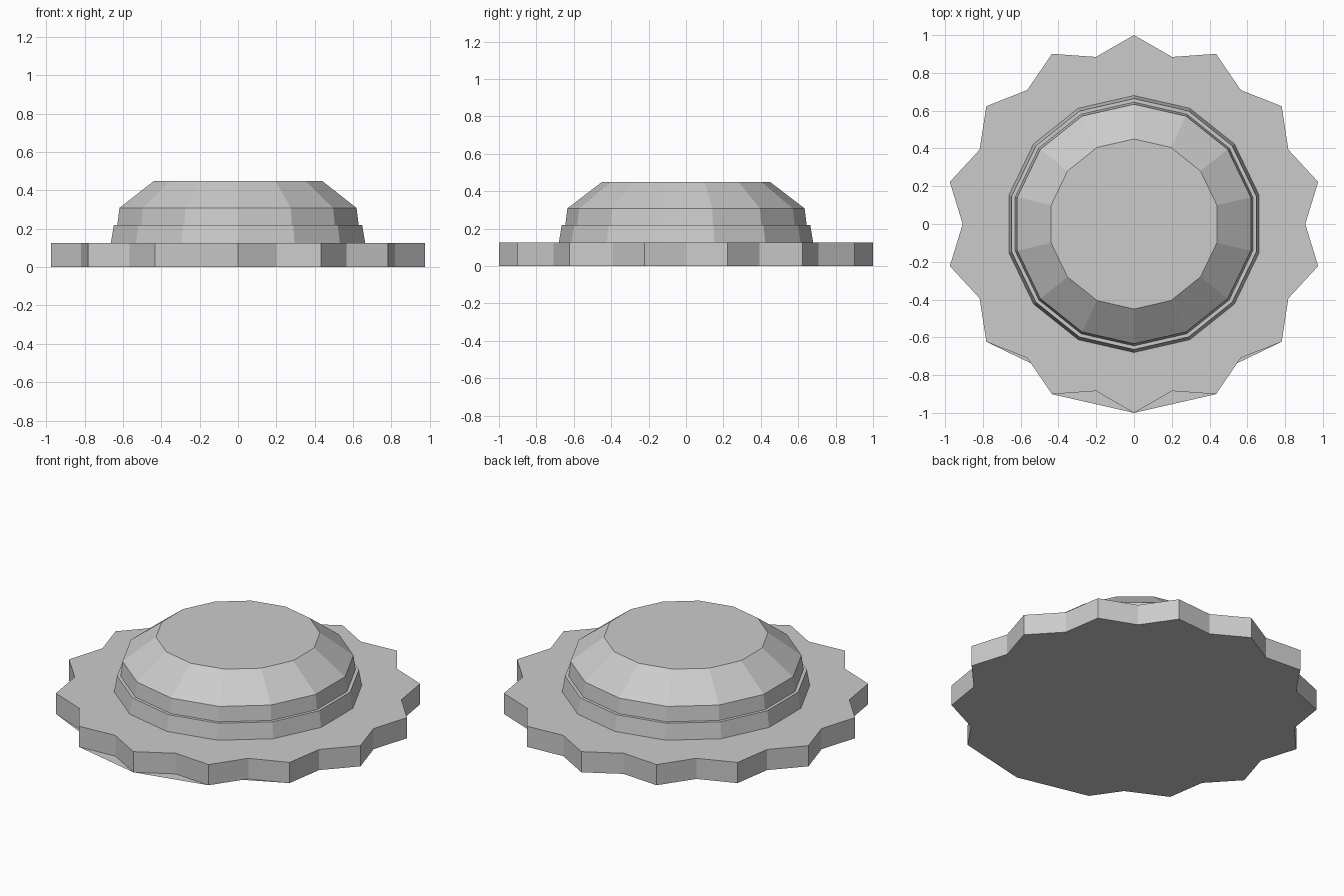
import bpy, bmesh, math

SIDES = 14

cube = bpy.data.objects.get("Cube")
if cube:
    bpy.data.objects.remove(cube, do_unlink=True)

grey = bpy.data.materials.new("plain_grey")
grey.use_nodes = True
grey.diffuse_color = (0.6, 0.6, 0.6, 1)
grey.node_tree.nodes["Principled BSDF"].inputs["Base Color"].default_value = (0.6, 0.6, 0.6, 1)


def ring(bm, radii, z):
    """Closed ring starting at the front; radii repeat around it."""
    n = SIDES * len(radii)
    verts = []
    for i in range(n):
        a = -math.pi / 2 + 2 * math.pi * i / n
        r = radii[i % len(radii)]
        verts.append(bm.verts.new((r * math.cos(a), r * math.sin(a), z)))
    return verts


def bridge(bm, low, high):
    for i in range(len(low)):
        j = (i + 1) % len(low)
        bm.faces.new((low[i], low[j], high[j], high[i]))


def finish(bm, name):
    mesh = bpy.data.meshes.new(name)
    bm.to_mesh(mesh)
    bm.free()
    mesh.materials.append(grey)
    obj = bpy.data.objects.new(name, mesh)
    bpy.context.collection.objects.link(obj)


# Star-shaped base plate; its underside is a fan spread from the front tip
bm = bmesh.new()
low = ring(bm, (1.0, 0.907), 0)
high = ring(bm, (1.0, 0.907), 0.125)
bridge(bm, low, high)
bm.faces.new(high)
for a, b in zip(low[1:], low[2:]):
    bm.faces.new((low[0], b, a))
finish(bm, "star_base")

# Stepped dome: lower collar, narrow ledge, upper collar, sloped crown
bm = bmesh.new()
profile = ((0.68, 0.125), (0.664, 0.22), (0.645, 0.22), (0.634, 0.308), (0.45, 0.449))
rings = [ring(bm, (r,), z) for r, z in profile]
for lower, upper in zip(rings, rings[1:]):
    bridge(bm, lower, upper)
bm.faces.new(rings[-1])
finish(bm, "stepped_dome")
